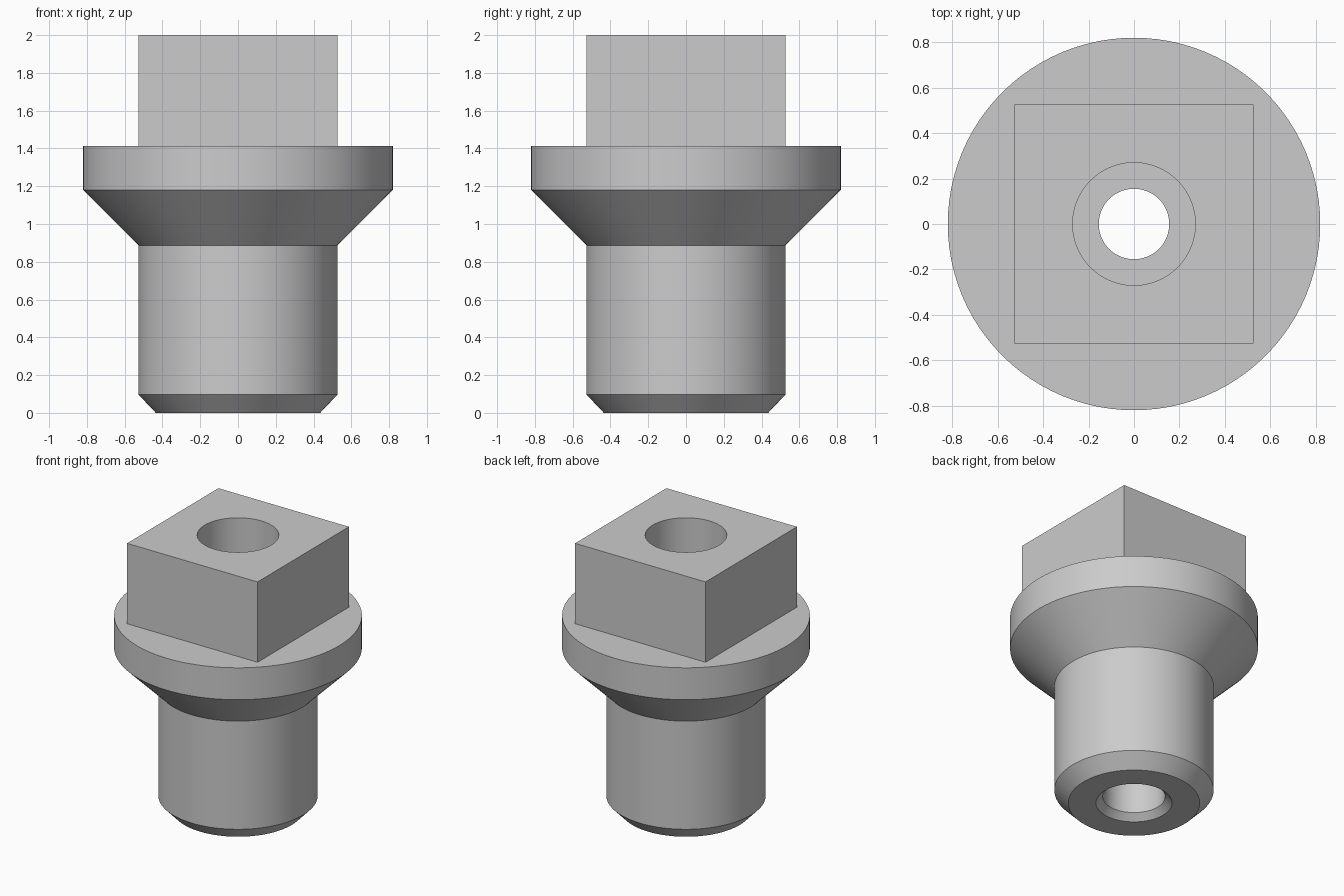
import bpy, bmesh, math

if "Cube" in bpy.data.objects:
    bpy.data.objects.remove(bpy.data.objects["Cube"])

SEGMENTS = 96  # multiple of 8, so the square rings get exact corners

# Closed cross-section: (radius or half width, height, is square)
PROFILE = [
    (0.435, 0.0, False), (0.527, 0.097, False),    # chamfered foot
    (0.527, 0.887, False), (0.82, 1.18, False),    # shank and cone
    (0.82, 1.413, False),                          # flange rim
    (0.527, 1.413, True), (0.527, 2.0, True),      # square head
    (0.27, 2.0, False), (0.27, 1.18, False),       # upper bore
    (0.155, 1.18, False), (0.155, 0.8, False),     # narrow passage
    (0.206, 0.75, False), (0.206, 0.045, False),   # lower bore
    (0.252, 0.0, False),                           # bore chamfer
]


def ring(bm, size, z, square):
    """One loop of vertices, round or square."""
    verts = []
    for i in range(SEGMENTS):
        a = 2 * math.pi * i / SEGMENTS
        c, s = math.cos(a), math.sin(a)
        r = size / max(abs(c), abs(s)) if square else size
        verts.append(bm.verts.new((r * c, r * s, z)))
    return verts


def loft(name, profile, material):
    """Skin the rings of a closed profile into one solid."""
    bm = bmesh.new()
    rings = [ring(bm, *p) for p in profile]
    for k, low in enumerate(rings):
        high = rings[(k + 1) % len(rings)]
        for i in range(SEGMENTS):
            j = (i + 1) % SEGMENTS
            bm.faces.new((low[i], low[j], high[j], high[i]))
    bmesh.ops.recalc_face_normals(bm, faces=bm.faces[:])
    mesh = bpy.data.meshes.new(name)
    bm.to_mesh(mesh)
    bm.free()
    mesh.materials.append(material)
    obj = bpy.data.objects.new(name, mesh)
    bpy.context.collection.objects.link(obj)
    return obj


steel = bpy.data.materials.new("steel grey")
steel.diffuse_color = (0.6, 0.6, 0.6, 1)
steel.use_nodes = True
steel.node_tree.nodes["Principled BSDF"].inputs["Base Color"].default_value = steel.diffuse_color

# Bored plug with a flange and a square head
plug = loft("square_head_plug", PROFILE, steel)
bpy.context.view_layer.objects.active = plug
plug.select_set(True)
bpy.ops.object.shade_smooth_by_angle(angle=math.radians(25))
